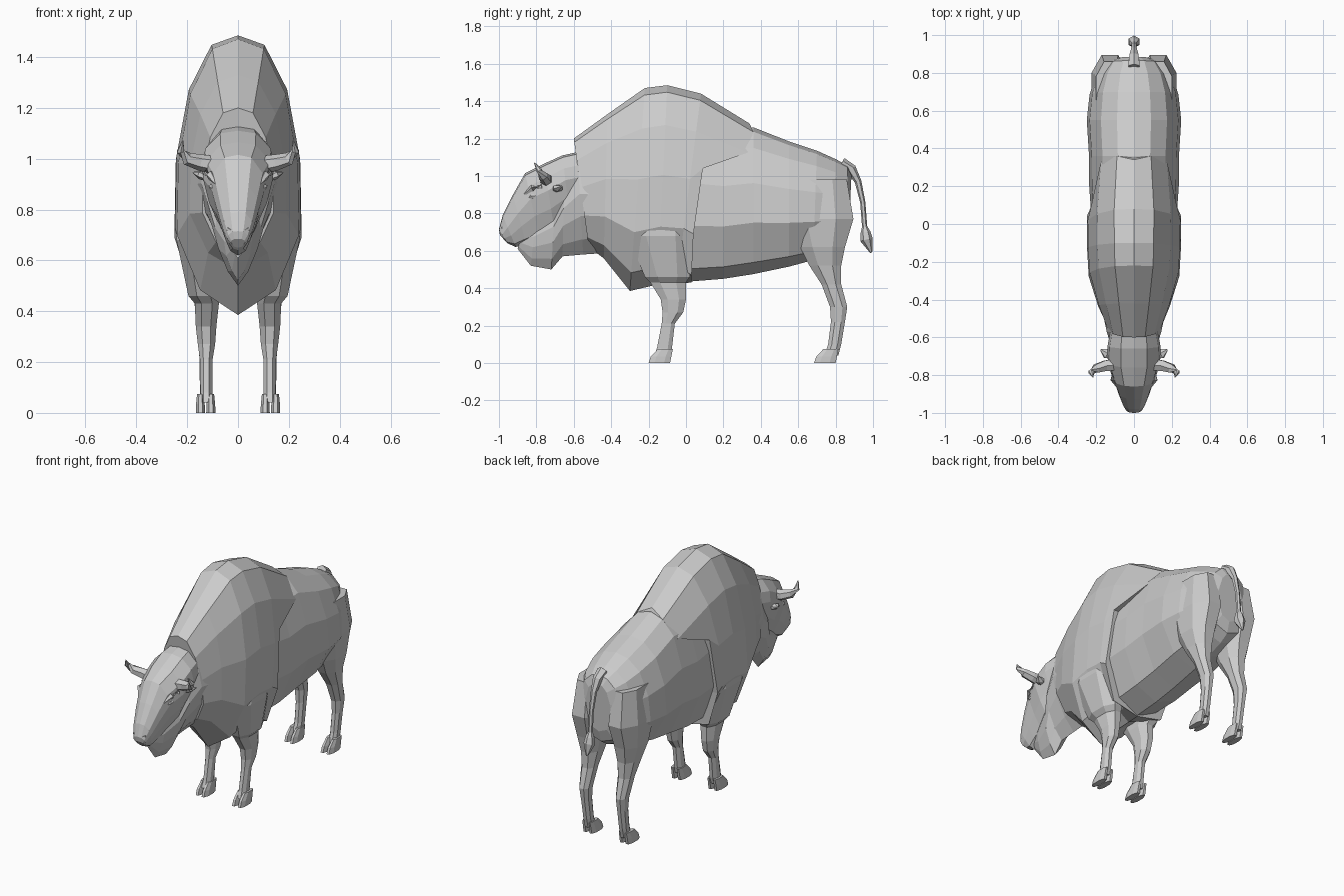
import bpy, bmesh, math
from mathutils import Vector

hide = bpy.data.materials.new("grey_hide")
hide.diffuse_color = (0.6, 0.6, 0.6, 1)


def finish(name, bm, mirror=False):
    bmesh.ops.recalc_face_normals(bm, faces=bm.faces)
    me = bpy.data.meshes.new(name)
    bm.to_mesh(me)
    bm.free()
    me.materials.append(hide)
    ob = bpy.data.objects.new(name, me)
    bpy.context.collection.objects.link(ob)
    if mirror:
        ob.modifiers.new("mirror", 'MIRROR')
    return ob


def skin(bm, rings):
    """Join closed rings of equal length and cap both ends with strips."""
    vs = [[bm.verts.new(p) for p in r] for r in rings]
    n = len(vs[0])
    for a, b in zip(vs, vs[1:]):
        for i in range(n):
            j = (i + 1) % n
            bm.faces.new((a[i], a[j], b[j], b[i]))
    for r in (vs[0], vs[-1]):
        for i in range(n // 2):
            quad = [r[i], r[i + 1], r[n - i - 1], r[(n - i) % n]]
            quad = list(dict.fromkeys(quad))
            if len(quad) > 2:
                bm.faces.new(quad)


def whole(half):
    """Mirror a half section running from top centre to bottom centre."""
    return half + [(-x, y, z) for x, y, z in half[-2:0:-1]]


def section(profile, yt, zt, yb, zb, w):
    return whole([(x * w, yb + (yt - yb) * f, zb + (zt - zb) * f) for x, f in profile])


def body_loft(name, profile, stations, extra=()):
    bm = bmesh.new()
    skin(bm, [section(profile, *s) for s in stations] + list(extra))
    return finish(name, bm)


OCT = [(1, .45), (.45, 1), (-.45, 1), (-1, .45), (-1, -.45), (-.45, -1), (.45, -1), (1, -.45)]


def limb(name, stations):
    """Stations: z, front y, back y, inner x, outer x."""
    bm = bmesh.new()
    skin(bm, [[((x0 + x1) / 2 + (x1 - x0) / 2 * u, (y0 + y1) / 2 + (y1 - y0) / 2 * v, z)
               for u, v in OCT] for z, y0, y1, x0, x1 in stations])
    return finish(name, bm, True)


def tube(name, path, sides=6, mirror=False, flat=1.0):
    """Path points: x, y, z, radius."""
    bm = bmesh.new()
    pts = [Vector(p[:3]) for p in path]
    rings = []
    for i, p in enumerate(path):
        d = pts[min(i + 1, len(pts) - 1)] - pts[max(i - 1, 0)]
        side = d.cross(Vector((0, 1, 0)) if abs(d.x) > abs(d.z) else Vector((1, 0, 0))).normalized()
        up = side.cross(d).normalized()
        rings.append([pts[i] + p[3] * (math.cos(a) * side * flat + math.sin(a) * up)
                      for a in (k * math.tau / sides for k in range(sides))])
    skin(bm, rings)
    return finish(name, bm, mirror)


# shaggy shoulder mantle with a stepped rear edge
MANTLE = [(0, 1), (.42, .965), (.78, .80), (.98, .55), (1, .29), (.62, .09), (0, 0)]
rear = whole([(0, .34, 1.28), (.09, .36, 1.235), (.175, .33, 1.125), (.228, .09, 1.04),
              (.25, .04, .69), (.18, .03, .47), (0, .03, .43)])
body_loft("mantle", MANTLE, [
    (-.60, 1.20, -.52, .62, .14),
    (-.42, 1.33, -.44, .56, .19),
    (-.22, 1.47, -.30, .385, .24),
    (-.10, 1.485, -.15, .42, .248),
    (.08, 1.44, -.05, .425, .25)], [rear])

# barrel and rump
BARREL = [(0, 1), (.36, .97), (.70, .86), (.94, .62), (1, .35), (.62, .08), (0, 0)]
body_loft("hindbody", BARREL, [
    (-.05, 1.30, -.05, .43, .22),
    (.20, 1.25, .20, .45, .237),
    (.36, 1.26, .36, .475, .238),
    (.55, 1.185, .55, .515, .25),
    (.70, 1.135, .68, .55, .235),
    (.80, 1.09, .79, .59, .20),
    (.865, 1.055, .85, .63, .15),
    (.885, 1.01, .87, .70, .09)])

# neck hair running forward into the beard
NECK = [(0, 1), (.5, .97), (.85, .82), (1, .6), (.85, .38), (.45, .15), (0, 0)]
body_loft("neck_and_beard", NECK, [
    (-.40, 1.10, -.40, .59, .18),
    (-.58, 1.12, -.55, .58, .145),
    (-.65, 1.00, -.66, .57, .12),
    (-.70, .88, -.72, .50, .09),
    (-.80, .78, -.83, .52, .055),
    (-.87, .70, -.90, .61, .025)])

# head tapering to the muzzle
HEAD = [(0, 1), (.5, .97), (.92, .80), (1, .62), (.82, .36), (.5, .10), (0, 0)]
body_loft("head", HEAD, [
    (-.57, 1.13, -.56, .77, .125),
    (-.66, 1.11, -.62, .76, .14),
    (-.76, 1.065, -.70, .69, .138),
    (-.86, 1.015, -.78, .655, .105),
    (-.925, .90, -.855, .635, .082),
    (-.98, .79, -.91, .62, .06),
    (-1.0, .715, -.955, .64, .042),
    (-.995, .685, -.965, .65, .028)])

# face details
tube("horn", [(.09, -.745, .975, .036), (.15, -.75, .985, .032), (.20, -.765, 1.0, .026),
              (.226, -.785, 1.03, .016), (.217, -.81, 1.07, .003)], mirror=True)
tube("ear", [(.11, -.70, .92, .018), (.145, -.685, .935, .03), (.175, -.665, .945, .006)],
     mirror=True, flat=.6)
tube("brow", [(.118, -.77, .945, .016), (.108, -.82, .935, .018), (.085, -.865, .90, .006)],
     5, True)
tube("eye", [(.112, -.80, .895, .004), (.102, -.822, .89, .013), (.092, -.845, .88, .004)],
     6, True)
tube("nostril", [(.022, -.99, .715, .006), (.037, -.98, .722, .01), (.046, -.96, .725, .004)],
     5, True)

# legs, from shoulder or thigh down to the pastern
limb("front_leg", [
    (.80, -.28, .03, .08, .235), (.68, -.31, .04, .07, .242), (.46, -.22, .02, .075, .195),
    (.43, -.19, .0, .075, .17), (.34, -.135, 0, .085, .166), (.27, -.125, -.015, .09, .158),
    (.21, -.13, -.06, .10, .15), (.08, -.155, -.075, .10, .148), (.04, -.17, -.085, .10, .15)])
limb("hind_leg", [
    (.98, .58, .86, .05, .20), (.77, .55, .895, .03, .225), (.62, .61, .85, .05, .21),
    (.52, .66, .83, .07, .185), (.42, .725, .83, .085, .17), (.30, .77, .862, .095, .16),
    (.22, .775, .85, .10, .152), (.10, .76, .83, .10, .15), (.04, .74, .815, .10, .15)])

# cloven hooves, two toes per foot
for leg, y in (("front", -.20), ("hind", .685)):
    for toe, x in (("inner", .088), ("outer", .129)):
        limb(f"{leg}_{toe}_toe", [
            (0, y, y + .115, x, x + .037), (.035, y + .012, y + .122, x + .002, x + .036),
            (.075, y + .05, y + .13, x + .006, x + .032)])

# tail with a hair tuft
tube("tail", [(0, .83, 1.065, .035), (0, .885, 1.035, .028), (0, .92, .97, .018),
              (0, .945, .86, .014), (0, .955, .73, .014), (0, .96, .70, .026),
              (0, .965, .66, .034), (0, .99, .59, .006)])
